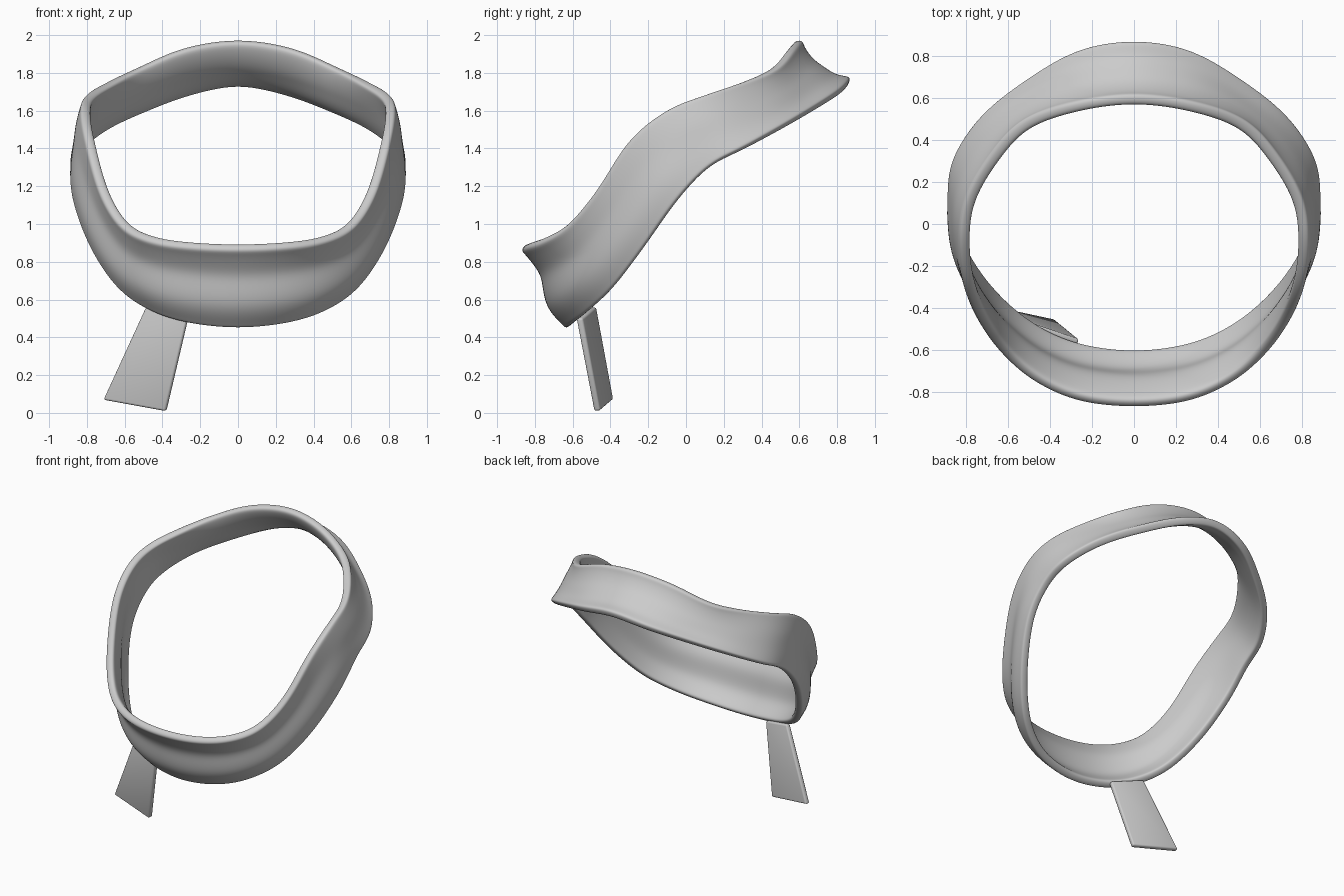
import bpy, bmesh
from mathutils import Vector

if "Cube" in bpy.data.objects:
    bpy.data.objects.remove(bpy.data.objects["Cube"])

# Half-loop stations, front to back:
# top rim xyz, bottom rim xyz, wall offset in the upper part, in the lower part
ST = [
    ((0, -.855, .885), (0, -.615, .46), -.025, .03),
    ((.25, -.83, .895), (.25, -.585, .485), -.025, .03),
    ((.45, -.745, .925), (.45, -.505, .55), -.02, .03),
    ((.60, -.62, 1.00), (.62, -.38, .67), -.015, .025),
    ((.71, -.47, 1.18), (.76, -.22, .88), -.01, .02),
    ((.78, -.30, 1.44), (.85, -.05, 1.12), .0, .015),
    ((.805, -.10, 1.60), (.862, .12, 1.30), .01, .005),
    ((.78, .10, 1.68), (.84, .31, 1.40), .0, -.005),
    ((.67, .30, 1.75), (.71, .51, 1.51), -.015, -.015),
    ((.52, .465, 1.825), (.50, .68, 1.61), -.03, -.03),
    ((.28, .55, 1.925), (.26, .82, 1.70), -.04, -.035),
    ((0, .585, 1.965), (0, .865, 1.75), -.045, -.04),
]
flat = [list(t) + list(b) + [a, c] for t, b, a, c in ST]
mirror = [[-s[0], s[1], s[2], -s[3]] + s[4:] for s in flat[-2:0:-1]]
loop = flat + mirror
N, SUB = len(loop), 3


def spline(p, t):
    """Catmull-Rom through four values."""
    a, b, c, d = p
    return b + .5 * t * (c - a + t * (2*a - 5*b + 4*c - d + t * (3*(b - c) + d - a)))


# Dense closed ring of stations
ring = []
for i in range(N):
    q = [loop[(i + k) % N] for k in (-1, 0, 1, 2)]
    for j in range(SUB):
        ring.append([spline([r[k] for r in q], j / SUB) for k in range(8)])
M = len(ring)
top = [Vector(r[0:3]) for r in ring]
bot = [Vector(r[3:6]) for r in ring]

# Wrapped band: grooved wall with rounded rims
ROWS = [(0, .3, 0), (.08, 0.3, 0), (.22, .75, 0), (.38, 1, 0), (.52, .5, .5),
        (.68, 0, 1), (.82, 0, .75), (.94, 0, .15), (1, 0, 0)]
bm = bmesh.new()
grid = []
for i, r in enumerate(ring):
    mid = lambda k: (top[k % M] + bot[k % M]) / 2
    n = (mid(i + 1) - mid(i - 1)).cross(top[i] - bot[i]).normalized()
    if n.dot(Vector((mid(i).x, mid(i).y, 0))) < 0:
        n = -n
    grid.append([bm.verts.new(top[i].lerp(bot[i], t) + n * (r[6] * (wa if t else -.2) + r[7] * wb))
                 for t, wa, wb in ROWS])
for i in range(M):
    g, h = grid[i], grid[(i + 1) % M]
    for j in range(len(ROWS) - 1):
        bm.faces.new((g[j], g[j + 1], h[j + 1], h[j]))
bmesh.ops.recalc_face_normals(bm, faces=bm.faces)
me = bpy.data.meshes.new("wrap_band")
bm.to_mesh(me)
bm.free()
band = bpy.data.objects.new("wrap_band", me)
bpy.context.collection.objects.link(band)
for p in me.polygons:
    p.use_smooth = True
sol = band.modifiers.new("thickness", 'SOLIDIFY')
sol.thickness, sol.offset = .055, 0
sub = band.modifiers.new("smooth", 'SUBSURF')
sub.levels = sub.render_levels = 2

# Loose tail hanging under the front left
corners = [(-.265, -.565, .50), (-.485, -.49, .56), (-.71, -.40, .07), (-.38, -.47, .01)]
bm = bmesh.new()
bm.faces.new([bm.verts.new(c) for c in corners])
me = bpy.data.meshes.new("hanging_tail")
bm.to_mesh(me)
bm.free()
tail = bpy.data.objects.new("hanging_tail", me)
bpy.context.collection.objects.link(tail)
sol = tail.modifiers.new("thickness", 'SOLIDIFY')
sol.thickness, sol.offset = .035, 0
bev = tail.modifiers.new("soft_edges", 'BEVEL')
bev.width, bev.segments = .012, 3
bpy.context.view_layer.objects.active = tail
tail.select_set(True)
bpy.ops.object.shade_smooth_by_angle()
